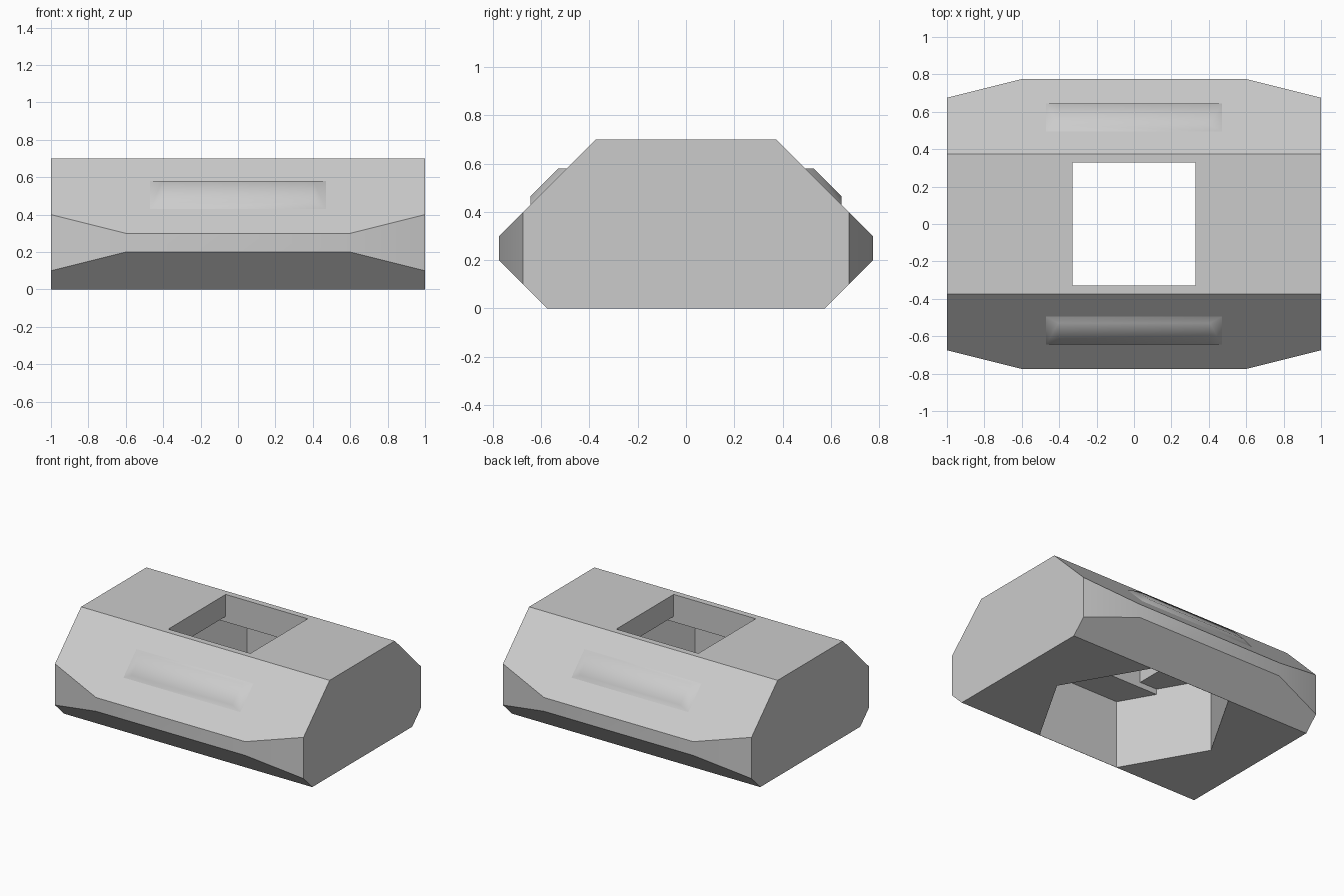
import bpy, bmesh, math
from mathutils import Vector

cube = bpy.data.objects.get("Cube")
if cube:
    bpy.data.objects.remove(cube, do_unlink=True)

grey = bpy.data.materials.new("plain_grey")
grey.use_nodes = True
GREY = (0.6, 0.6, 0.6, 1)
grey.diffuse_color = GREY
grey.node_tree.nodes["Principled BSDF"].inputs["Base Color"].default_value = GREY


def make_object(name, bm):
    bmesh.ops.recalc_face_normals(bm, faces=bm.faces)
    mesh = bpy.data.meshes.new(name)
    bm.to_mesh(mesh)
    bm.free()
    mesh.materials.append(grey)
    obj = bpy.data.objects.new(name, mesh)
    bpy.context.collection.objects.link(obj)
    return obj


def activate(obj):
    bpy.ops.object.select_all(action='DESELECT')
    obj.select_set(True)
    bpy.context.view_layer.objects.active = obj


def prism(name, outline, low, high, axis='Z'):
    """Extrude a flat outline along z, or along x when it is a (y, z) profile."""
    bm = bmesh.new()
    place = (lambda a, b, h: (a, b, h)) if axis == 'Z' else (lambda a, b, h: (h, a, b))
    face = bm.faces.new([bm.verts.new(place(a, b, low)) for a, b in outline])
    top = bmesh.ops.extrude_face_region(bm, geom=[face])["geom"]
    shift = Vector(place(0, 0, high - low))
    bmesh.ops.translate(bm, vec=shift, verts=[v for v in top if isinstance(v, bmesh.types.BMVert)])
    return make_object(name, bm)


def combine(obj, other, operation):
    mod = obj.modifiers.new("cut", 'BOOLEAN')
    mod.operation, mod.object, mod.solver = operation, other, 'EXACT'
    activate(obj)
    bpy.ops.object.modifier_apply(modifier=mod.name)
    bpy.data.objects.remove(other, do_unlink=True)


def mirrored(half):
    return half + [(-a, b) for a, b in reversed(half)]


def rectangle(x, y):
    return [(x, y), (-x, y), (-x, -y), (x, -y)]


# Body: bevelled profile along x, trimmed at the corners by the plan outline
body = prism("body", mirrored([(.575, 0), (.775, .2), (.775, .3), (.375, .7)]), -1, 1, 'X')
plan = mirrored([(.6, -.775), (1, -.675), (1, .675), (.6, .775)])
combine(body, prism("plan_trim", plan, -.1, .8), 'INTERSECT')

# Hexagonal pocket from below, shallow bridging slot above it, square through hole
radius = .662
hexagon = [(radius * math.cos(i * math.pi / 3), radius * math.sin(i * math.pi / 3)) for i in range(6)]
half = .33
slot_end = radius - half / math.sqrt(3)
slot = mirrored([(slot_end, -half), (radius, 0), (slot_end, half)])
combine(body, prism("hex_cutter", hexagon, -.1, .5), 'DIFFERENCE')
combine(body, prism("slot_cutter", slot, .4, .54), 'DIFFERENCE')
combine(body, prism("hole_cutter", rectangle(half, half), .45, .8), 'DIFFERENCE')
activate(body)
bpy.ops.object.shade_smooth_by_angle(angle=math.radians(30))

# Raised pads on the two sloping sides, tapered at their ends
for side, name in ((-1, "front_pad"), (1, "back_pad")):
    bm = bmesh.new()
    section = [(.47, .645, .43), (.405, .645, .465), (.405, .53, .58), (.47, .495, .58)]
    ends = [[bm.verts.new((s * x, side * y, z)) for x, y, z in section] for s in (-1, 1)]
    for i in range(3):
        bm.faces.new((ends[0][i], ends[0][i + 1], ends[1][i + 1], ends[1][i]))
    for end in ends:
        bm.faces.new(end)
    pad = make_object(name, bm)
    # an open shell needs its outer side set by the slope direction
    outward = Vector((0, side, 1))
    if max(pad.data.polygons, key=lambda p: p.area).normal.dot(outward) < 0:
        pad.data.flip_normals()
    activate(pad)
    bpy.ops.object.shade_smooth_by_angle(angle=math.radians(50))
